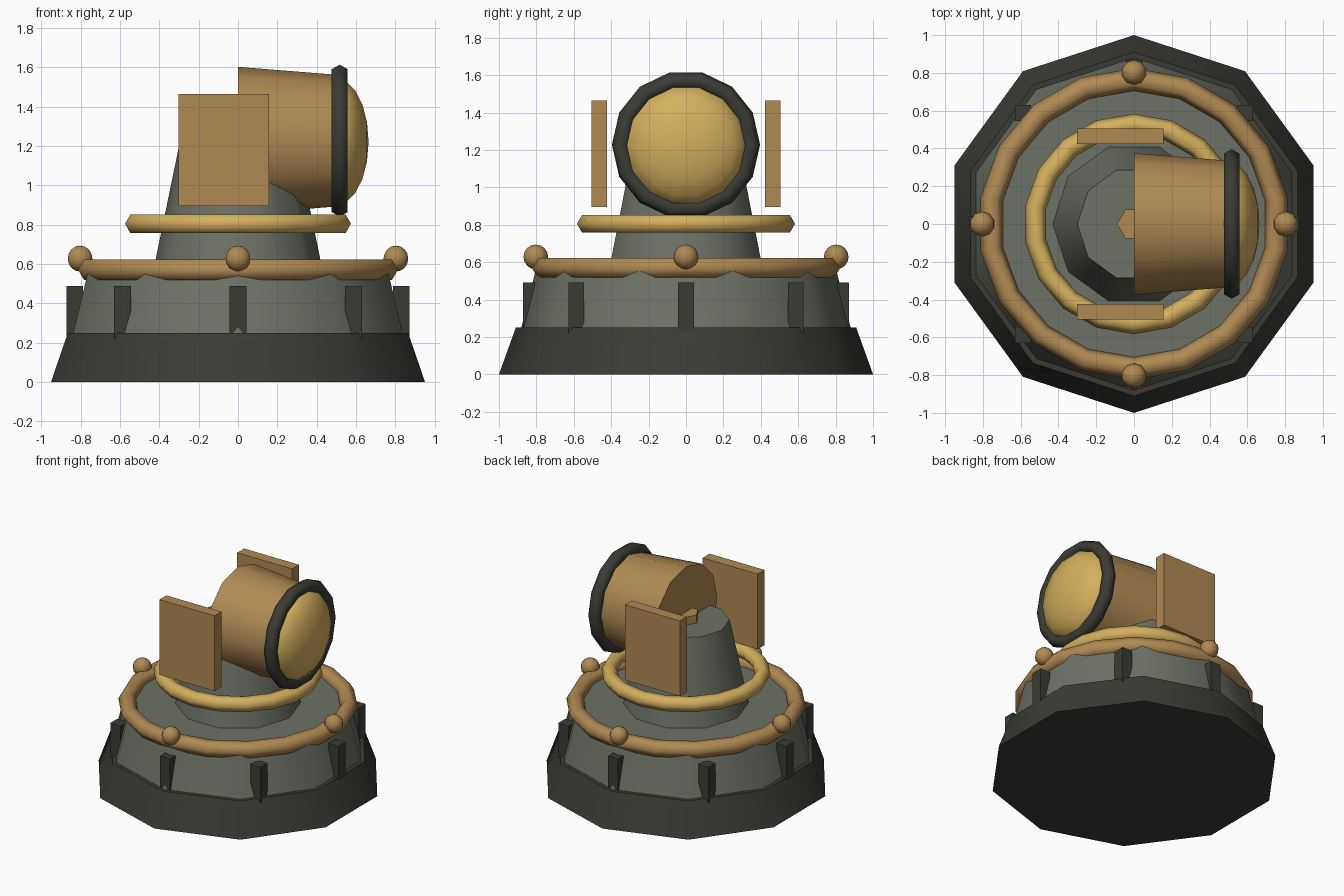
import bpy, bmesh
from math import sin, cos, pi, radians
from mathutils import Matrix, Vector

old = bpy.data.objects.get("Cube")
if old:
    bpy.data.objects.remove(old, do_unlink=True)


def material(name, rgb):
    m = bpy.data.materials.new(name)
    m.use_nodes = True
    m.diffuse_color = (*rgb, 1)
    bsdf = next(n for n in m.node_tree.nodes if n.type == 'BSDF_PRINCIPLED')
    bsdf.inputs["Base Color"].default_value = (*rgb, 1)
    bsdf.inputs["Roughness"].default_value = 0.8
    return m


DARK = material("dark iron", (0.044, 0.044, 0.036))
STONE = material("grey stone", (0.150, 0.164, 0.130))
BRONZE = material("bronze", (0.434, 0.254, 0.086))
GOLD = material("gold", (0.66, 0.43, 0.11))

UP = Matrix.Identity(4)
ALONG_X = Matrix.Rotation(pi / 2, 4, 'Y')


def finish(name, bm, mat, smooth=None):
    bmesh.ops.recalc_face_normals(bm, faces=bm.faces)
    mesh = bpy.data.meshes.new(name)
    bm.to_mesh(mesh)
    bm.free()
    mesh.materials.append(mat)
    ob = bpy.data.objects.new(name, mesh)
    bpy.context.collection.objects.link(ob)
    if smooth:
        bpy.ops.object.select_all(action='DESELECT')
        ob.select_set(True)
        bpy.context.view_layer.objects.active = ob
        bpy.ops.object.shade_smooth_by_angle(angle=radians(smooth))
    return ob


def lathe(name, profile, sides, mat, place=UP, start=pi / 2, loop=False, smooth=40):
    """Spin (radius, height) points; open profiles get flat caps."""
    bm = bmesh.new()
    rings = []
    for r, h in profile:
        angles = [start + 2 * pi * i / sides for i in range(sides)]
        rings.append([bm.verts.new(place @ Vector((r * cos(a), r * sin(a), h))) for a in angles])
    pairs = list(zip(rings, rings[1:]))
    if loop:
        pairs.append((rings[-1], rings[0]))
    else:
        bm.faces.new(rings[0])
        bm.faces.new(rings[-1])
    for low, high in pairs:
        for i in range(sides):
            j = (i + 1) % sides
            bm.faces.new((low[i], low[j], high[j], high[i]))
    return finish(name, bm, mat, smooth)


def torus(name, major, minor, sides, mat, place):
    hexagon = [(major + minor * cos(k * pi / 3), minor * sin(k * pi / 3)) for k in range(6)]
    return lathe(name, hexagon, sides, mat, place, loop=True, smooth=62)


def box(name, centre, size, mat):
    bm = bmesh.new()
    bmesh.ops.create_cube(bm, size=1, matrix=Matrix.Translation(centre) @ Matrix.Diagonal((*size, 1)))
    return finish(name, bm, mat)


def ball(name, centre, size, u, v, mat, turn=UP):
    bm = bmesh.new()
    place = Matrix.Translation(centre) @ Matrix.Diagonal((*size, 1)) @ turn
    bmesh.ops.create_uvsphere(bm, u_segments=u, v_segments=v, radius=1, matrix=place)
    return finish(name, bm, mat, 60)


# Stepped ten-sided base and tapered column
lathe("base", [(1.0, 0), (0.91, 0.25)], 10, DARK)
lathe("drum", [(0.88, 0.25), (0.80, 0.57)], 10, STONE)
lathe("column", [(0.43, 0.57), (0.30, 1.2)], 10, STONE, start=0)
lathe("column_cap", [(0.09, 1.18), (0.09, 1.26)], 6, BRONZE, start=0)

# Rings round the drum and the column
torus("drum_ring", 0.765, 0.06, 18, BRONZE, Matrix.Translation((0, 0, 0.571)))
torus("column_ring", 0.528, 0.055, 18, GOLD, Matrix.Translation((0, 0, 0.805)))

# Eight buttress blocks, and studs on every other one
for i in range(8):
    x, y = 0.83 * cos(i * pi / 4), 0.83 * sin(i * pi / 4)
    box(f"buttress_{i + 1}", (x, y, 0.355), (0.085, 0.085, 0.27), DARK)
for i in range(4):
    x, y = 0.803 * cos(i * pi / 2), 0.803 * sin(i * pi / 2)
    ball(f"stud_{i + 1}", (x, y, 0.628), (0.066,) * 3, 10, 8, BRONZE)

# Lamp housing pointing along +x, with its rim and lens
lamp = Matrix.Translation((0, 0, 1.228)) @ ALONG_X
lathe("lamp_housing", [(0.375, 0), (0.335, 0.5)], 12, BRONZE, lamp)
torus("lens_rim", 0.349, 0.047, 14, DARK, lamp @ Matrix.Translation((0, 0, 0.517)))
ball("lens", (0.5, 0, 1.222), (0.164, 0.33, 0.33), 14, 10, GOLD, ALONG_X)

# Side plates
for side, y in (("left", 0.465), ("right", -0.465)):
    box(f"{side}_plate".replace("left", "back").replace("right", "front"),
        (-0.073, y, 1.18), (0.46, 0.083, 0.57), BRONZE)
